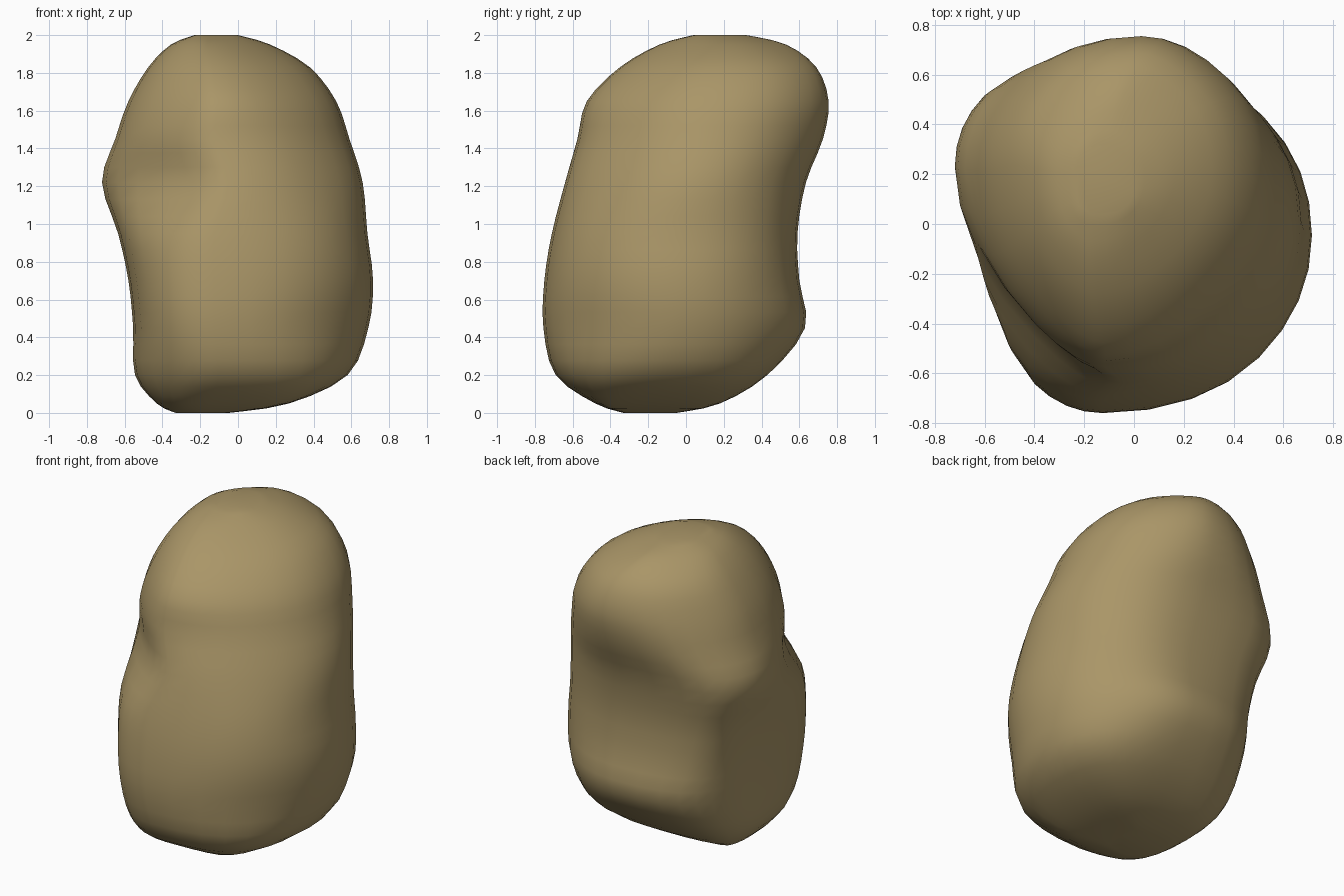
import bpy, bmesh, math
from mathutils import Vector

if "Cube" in bpy.data.objects:
    bpy.data.objects.remove(bpy.data.objects["Cube"])

# Rock sections: height, then how far the surface reaches towards
# E, NE, N, NW, W, SW, S, SE (E = +x, N = +y)
SECTIONS = [
    (0.00, -.05, -.09, -.05, .16, .33, .39, .33, .16),
    (0.05, .27, .22, .18, .38, .43, .53, .48, .46),
    (0.20, .58, .53, .43, .545, .545, .66, .69, .67),
    (0.45, .69, .66, .63, .65, .555, .725, .755, .715),
    (0.70, .715, .67, .60, .67, .58, .735, .75, .735),
    (0.95, .685, .66, .59, .71, .635, .70, .71, .70),
    (1.22, .66, .665, .635, .79, .72, .565, .64, .615),
    (1.45, .59, .68, .725, .75, .65, .565, .575, .52),
    (1.65, .52, .67, .755, .70, .58, .51, .525, .44),
    (1.83, .38, .57, .69, .62, .475, .39, .35, .27),
    (1.95, .17, .36, .53, .48, .355, .24, .14, .06),
    (2.00, .00, .18, .32, .35, .23, .11, -.04, -.07),
]
# Where the outline touches each side, from its clockwise to its other corner
TOUCH = (.5, .5, .38, .5, .35, .6, .28, .5)
STEPS_UP, STEPS_ROUND = 3, 4


def blend(p0, p1, p2, p3, t):
    """Smooth curve between p1 and p2."""
    return 0.5 * (2 * p1 + (p2 - p0) * t + (2 * p0 - 5 * p1 + 4 * p2 - p3) * t * t
                  + (3 * p1 - p0 - 3 * p2 + p3) * t ** 3)


def outline(row):
    """Rounded octagon touching all eight reaches."""
    z, reach = row[0], row[1:]
    corners = []
    for k in range(8):
        a, b = k * math.pi / 4, (k + 1) * math.pi / 4
        h1, h2 = reach[k], reach[(k + 1) % 8]
        s = math.sin(b - a)
        corners.append(Vector(((h1 * math.sin(b) - h2 * math.sin(a)) / s,
                               (h2 * math.cos(a) - h1 * math.cos(b)) / s, z)))
    # The S side lies between corners 5 (SW) and 6 (SE), and so on
    touch = [corners[k - 1].lerp(corners[k], TOUCH[k]) for k in range(8)]
    pts = []
    for k in range(8):
        c = corners[k]
        p, q = touch[k], touch[(k + 1) % 8]
        for i in range(STEPS_ROUND):
            t = i / STEPS_ROUND
            pts.append(p * (1 - t) ** 2 + c * 2 * t * (1 - t) + q * t * t)
    return pts


# Interpolate the sections upwards
rows = []
last = len(SECTIONS) - 1
for i in range(last):
    quad = [SECTIONS[max(0, min(last, i + d))] for d in (-1, 0, 1, 2)]
    for s in range(STEPS_UP):
        rows.append([blend(*v, s / STEPS_UP) for v in zip(*quad)])
rows.append(list(SECTIONS[-1]))

# Skin the rock
bm = bmesh.new()
rings = [[bm.verts.new(p) for p in outline(r)] for r in rows]
n = len(rings[0])
for lo, hi in zip(rings, rings[1:]):
    for j in range(n):
        k = (j + 1) % n
        bm.faces.new((lo[j], lo[k], hi[k], hi[j]))
bm.faces.new(list(reversed(rings[0])))
bm.faces.new(rings[-1])
bmesh.ops.recalc_face_normals(bm, faces=bm.faces[:])
for f in bm.faces:
    f.smooth = True

mesh = bpy.data.meshes.new("rock")
bm.to_mesh(mesh)
bm.free()
rock = bpy.data.objects.new("rock", mesh)
bpy.context.collection.objects.link(rock)

# Sandy brown stone
stone = bpy.data.materials.new("sandy_stone")
stone.diffuse_color = (0.40, 0.303, 0.137, 1)
stone.use_nodes = True
stone.node_tree.nodes["Principled BSDF"].inputs["Base Color"].default_value = stone.diffuse_color
mesh.materials.append(stone)
